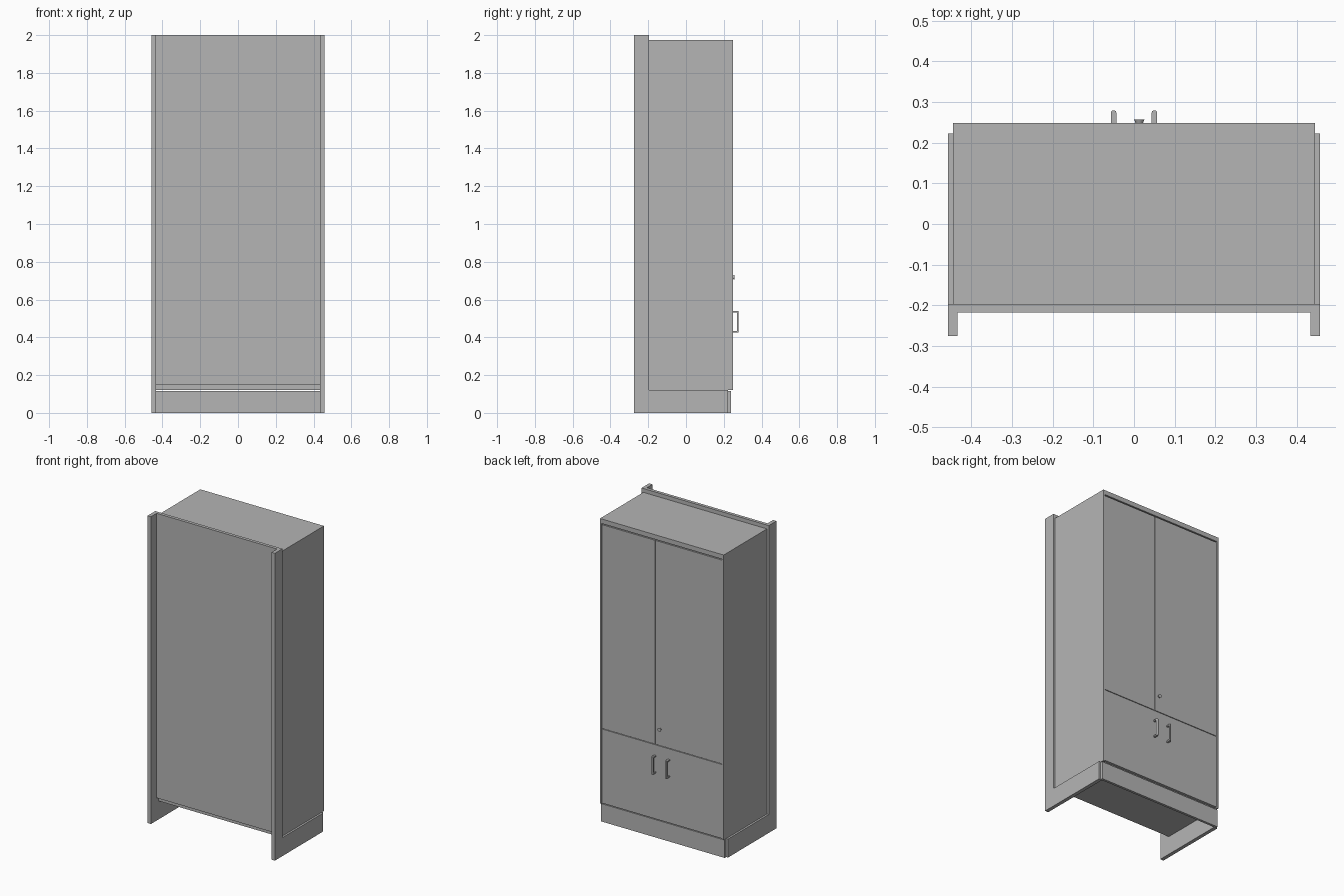
import bpy, bmesh
from math import radians
from mathutils import Matrix

old = bpy.data.objects.get("Cube")
if old:
    bpy.data.objects.remove(old, do_unlink=True)

grey = bpy.data.materials.new("plain_grey")
grey.use_nodes = True
colour = (0.46, 0.46, 0.46, 1)
grey.diffuse_color = colour
grey.node_tree.nodes["Principled BSDF"].inputs["Base Color"].default_value = colour


def finish(name, bm):
    mesh = bpy.data.meshes.new(name)
    bmesh.ops.recalc_face_normals(bm, faces=bm.faces)
    bm.to_mesh(mesh)
    bm.free()
    mesh.materials.append(grey)
    obj = bpy.data.objects.new(name, mesh)
    bpy.context.collection.objects.link(obj)
    return obj


def board(name, x, y, z):
    """Rectangular board given by its (low, high) extent on each axis."""
    bm = bmesh.new()
    bmesh.ops.create_cube(bm, size=1)
    for v in bm.verts:
        v.co = [lo + (c + 0.5) * (hi - lo) for c, (lo, hi) in zip(v.co, (x, y, z))]
    return finish(name, bm)


def prism(name, profile, axis, depth):
    """Extrude a flat outline along x (profile in y, z) or z (profile in x, y)."""
    bm = bmesh.new()
    lo, hi = depth
    place = (lambda a, b: (lo, a, b)) if axis == "x" else (lambda a, b: (a, b, lo))
    face = bm.faces.new([bm.verts.new(place(a, b)) for a, b in profile])
    ext = bmesh.ops.extrude_face_region(bm, geom=[face])
    shift = (hi - lo, 0, 0) if axis == "x" else (0, 0, hi - lo)
    moved = [g for g in ext["geom"] if isinstance(g, bmesh.types.BMVert)]
    bmesh.ops.translate(bm, verts=moved, vec=shift)
    return finish(name, bm)


# Main measures
W, WALL = 0.445, 0.012
INNER = W - WALL
BACK, FRONT = -0.197, 0.248
FLOOR, TOP = 0.12, 1.975
BASE_FRONT = 0.222
SPLIT = 0.61
DOOR_Y = (0.23, 0.247)

# L-shaped side supports: tall rear post with a low foot running forward
support = [(-0.275, 0), (BASE_FRONT, 0), (BASE_FRONT, FLOOR),
           (BACK, FLOOR), (BACK, 2), (-0.275, 2)]
prism("left_support", support, "x", (0.434, 0.458))
prism("right_support", support, "x", (-0.458, -0.434))

# Rear panel and plinth
board("rear_panel", (-0.434, 0.434), (-0.218, BACK), (0.148, 2))
board("plinth", (-W, W), (BASE_FRONT, 0.238), (0, FLOOR - 0.004))

# Carcass
board("left_side", (INNER, W), (BACK, FRONT), (FLOOR, TOP))
board("right_side_lower", (-W, -INNER), (BACK, FRONT), (FLOOR, SPLIT))
board("right_side_upper", (-W, -INNER), (BACK, FRONT), (SPLIT, TOP))
board("top_board", (-INNER, INNER), (BACK, FRONT), (1.945, TOP))
board("bottom_board", (-INNER, INNER), (BACK, 0.23), (FLOOR, 0.148))
board("middle_shelf", (-INNER, INNER), (BACK, 0.23), (SPLIT - 0.015, SPLIT + 0.012))

# Doors and lower front, with narrow gaps
GAP, MEET = 0.002, 0.047
board("left_door", (MEET + GAP, INNER - GAP), DOOR_Y, (SPLIT + GAP, 1.938))
board("right_door", (GAP - INNER, MEET - GAP), DOOR_Y, (SPLIT + GAP, 1.938))
board("lower_front", (GAP - INNER, INNER - GAP), DOOR_Y, (0.126, SPLIT - GAP))

# Pull handles: a U-shaped bar with rounded outer edges
for side, cx in (("left", 0.05), ("right", -0.05)):
    outline = [(0.245, 0.425), (0.279, 0.425), (0.279, 0.54), (0.245, 0.54),
               (0.245, 0.531), (0.269, 0.531), (0.269, 0.434), (0.245, 0.434)]
    handle = prism(side + "_handle", outline, "x", (cx - 0.0065, cx + 0.0065))
    bm = bmesh.new()
    bm.from_mesh(handle.data)
    rims = [e for e in bm.edges if all(v.co.y > 0.278 for v in e.verts)
            and abs(e.verts[0].co.z - e.verts[1].co.z) > 0.05]
    bmesh.ops.bevel(bm, geom=rims, offset=0.005, segments=4, profile=0.5,
                    affect="EDGES")
    bm.to_mesh(handle.data)
    bm.free()

# Lock knob, flaring outward
bm = bmesh.new()
bmesh.ops.create_cone(bm, cap_ends=True, segments=24, radius1=0.008, radius2=0.0125,
                      depth=0.011,
                      matrix=Matrix.Translation((0.013, 0.251, 0.718))
                      @ Matrix.Rotation(radians(-90), 4, "X"))
knob = finish("lock_knob", bm)
bpy.ops.object.select_all(action="DESELECT")
knob.select_set(True)
bpy.context.view_layer.objects.active = knob
bpy.ops.object.shade_smooth_by_angle(angle=radians(35))
